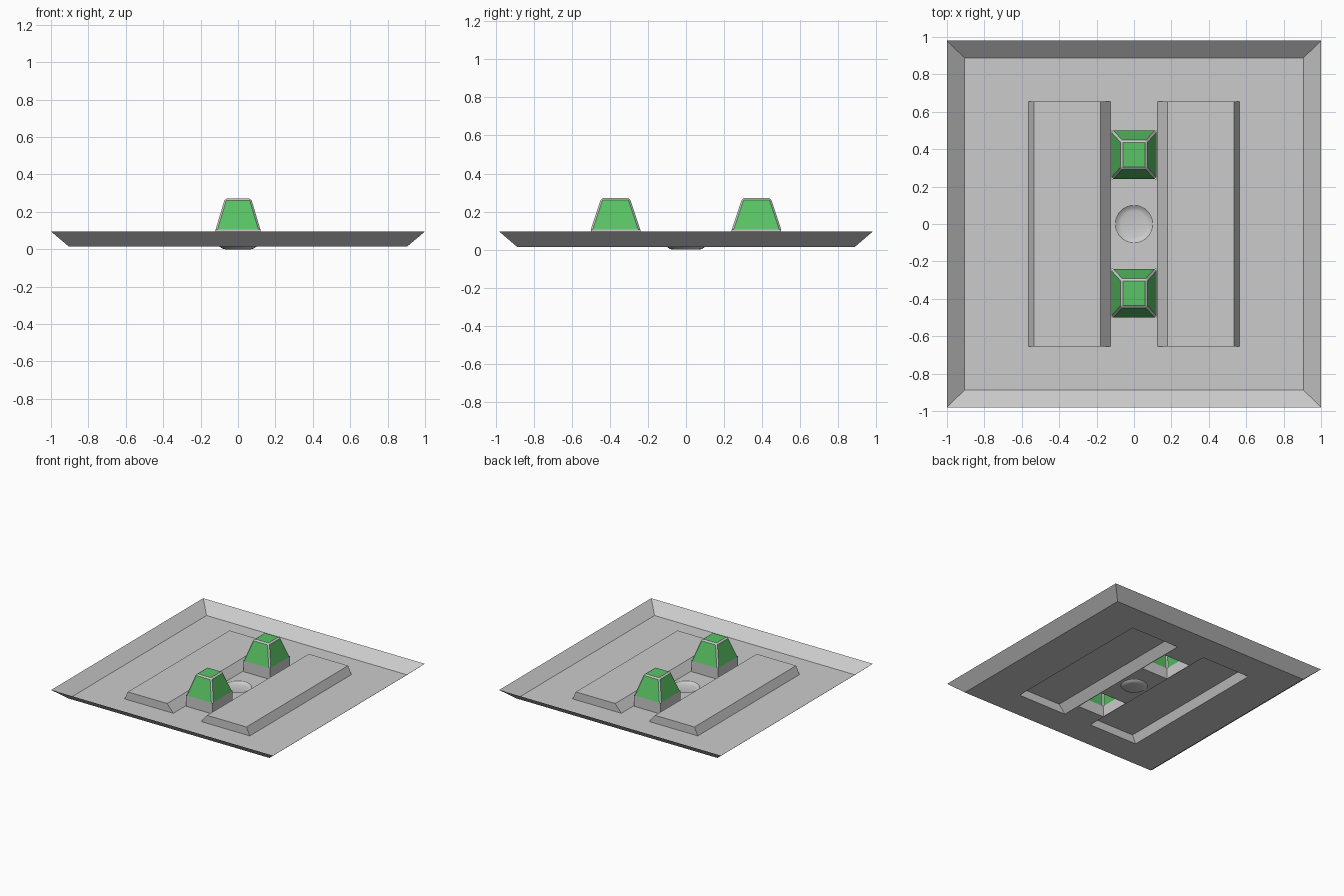
import bpy, bmesh, math

if "Cube" in bpy.data.objects:
    bpy.data.objects.remove(bpy.data.objects["Cube"])

FLOOR, RIM = 0.015, 0.095


def rect(x0, x1, y0, y1, z):
    return [(x0, y0, z), (x1, y0, z), (x1, y1, z), (x0, y1, z)]


def circle(r, z, n=32):
    return [(r * math.cos(2 * math.pi * i / n), r * math.sin(2 * math.pi * i / n), z)
            for i in range(n)]


def loft(bm, loops, cap=True):
    """Join counter-clockwise loops, outermost first, into an open sheet."""
    rings = [[bm.verts.new(p) for p in loop] for loop in loops]
    for a, b in zip(rings, rings[1:]):
        n = len(a)
        for i in range(n):
            j = (i + 1) % n
            bm.faces.new((a[i], a[j], b[j], b[i]))
    if cap:
        bm.faces.new(rings[-1])


def finish(bm, name):
    mesh = bpy.data.meshes.new(name)
    bm.to_mesh(mesh)
    bm.free()
    obj = bpy.data.objects.new(name, mesh)
    bpy.context.collection.objects.link(obj)
    return obj


def sheet(name, loops, cap=True):
    bm = bmesh.new()
    loft(bm, loops, cap)
    return finish(bm, name)


# Footprints of everything that rises from, or sinks into, the floor
platforms = {"left": (-0.565, -0.125, -0.655, 0.655),
             "right": (0.125, 0.565, -0.655, 0.655)}
blocks = {"front": (-0.12, 0.12, -0.50, -0.24),
          "back": (-0.12, 0.12, 0.24, 0.50)}
floor_edge = rect(-0.905, 0.905, -0.887, 0.887, FLOOR)

# Sloping tray walls
sheet("tray_walls", [rect(-1, 1, -0.98, 0.98, RIM), floor_edge], cap=False)

# Floor with openings under the raised parts and the round dimple
bm = bmesh.new()
outlines = [floor_edge, circle(0.10, FLOOR)]
outlines += [rect(*f, FLOOR) for f in [*platforms.values(), *blocks.values()]]
for pts in outlines:
    vs = [bm.verts.new(p) for p in pts]
    for i, v in enumerate(vs):
        bm.edges.new((v, vs[(i + 1) % len(vs)]))
bmesh.ops.triangle_fill(bm, edges=bm.edges[:], use_beauty=True)
bm.normal_update()
bmesh.ops.reverse_faces(bm, faces=[f for f in bm.faces if f.normal.z < 0])
finish(bm, "tray_floor")

# Round dimple
dimple = sheet("floor_dimple", [circle(0.10, FLOOR), circle(0.085, 0.004), circle(0.07, 0)])
bpy.context.view_layer.objects.active = dimple
dimple.select_set(True)
bpy.ops.object.shade_smooth_by_angle(angle=math.radians(50))

# Long platforms: steep outer side, gentler inner side, upright ends
for side, (x0, x1, y0, y1) in platforms.items():
    a, b = (0.03, 0.055) if side == "left" else (0.055, 0.03)
    sheet(side + "_platform", [rect(x0, x1, y0, y1, FLOOR),
                               rect(x0 + a, x1 - b, y0, y1, 0.08)])

# Upright blocks carrying green tapered caps with grey chamfered edges
green = bpy.data.materials.new("green")
green.diffuse_color = (0.10, 0.55, 0.13, 1)
green.use_nodes = True
green.node_tree.nodes["Principled BSDF"].inputs["Base Color"].default_value = green.diffuse_color
for side, (x0, x1, y0, y1) in blocks.items():
    base = rect(x0, x1, y0, y1, 0.105)
    sheet(side + "_block", [rect(x0, x1, y0, y1, FLOOR), base], cap=False)
    bm = bmesh.new()
    loft(bm, [base, rect(x0 + 0.05, x1 - 0.05, y0 + 0.055, y1 - 0.055, 0.271)])
    for f in bm.faces:
        f.material_index = 1
    bmesh.ops.bevel(bm, geom=[e for e in bm.edges if not e.is_boundary],
                    offset=0.01, segments=1, affect='EDGES', material=0)
    cap = finish(bm, side + "_cap")
    cap.data.materials.append(None)
    cap.data.materials.append(green)
